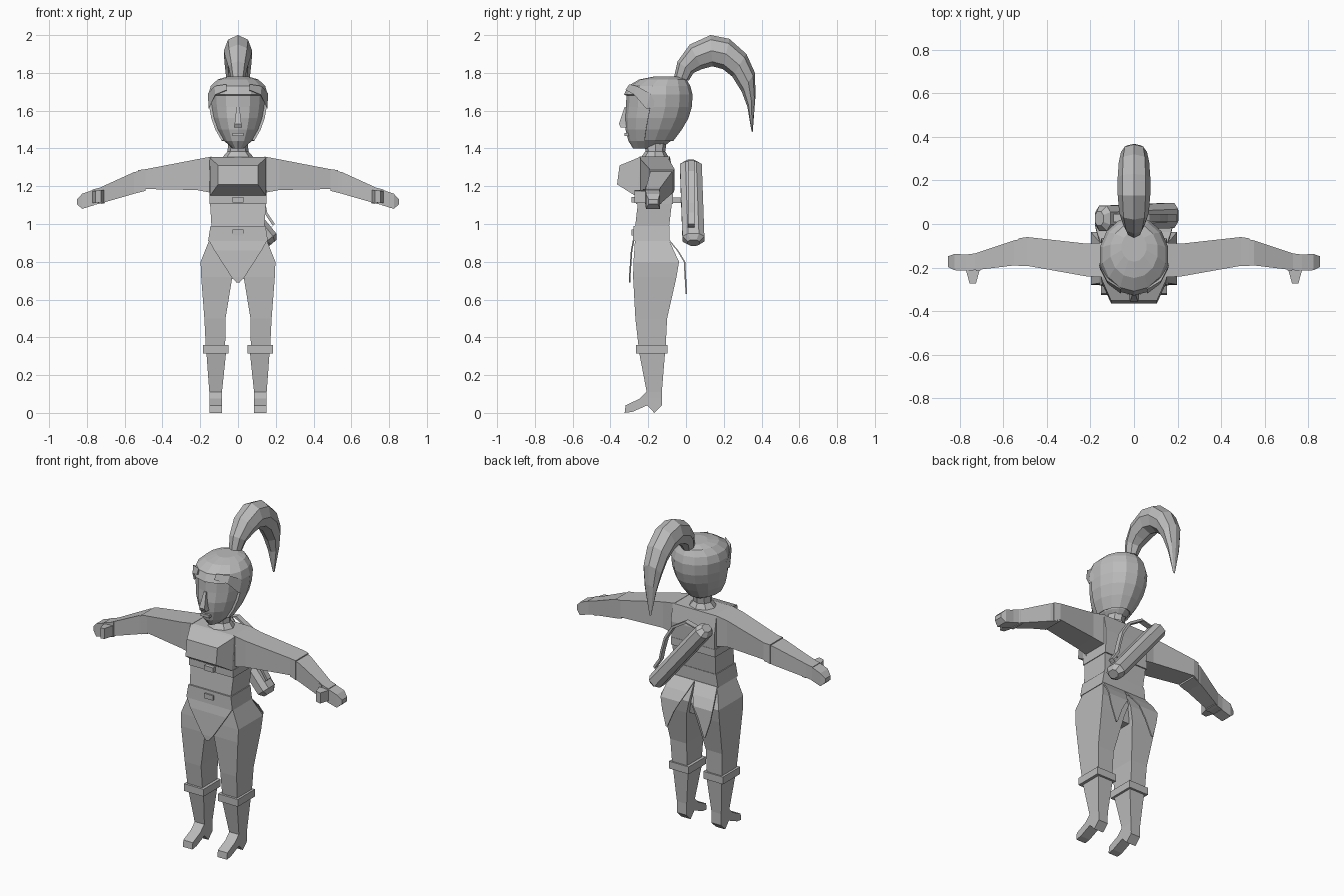
import bpy, bmesh, math
from mathutils import Vector

grey = bpy.data.materials.new("plain_grey")
grey.diffuse_color = (0.5, 0.5, 0.5, 1)


def make(name, bm, mirror=False):
    bmesh.ops.recalc_face_normals(bm, faces=bm.faces)
    me = bpy.data.meshes.new(name)
    bm.to_mesh(me)
    bm.free()
    ob = bpy.data.objects.new(name, me)
    bpy.context.collection.objects.link(ob)
    me.materials.append(grey)
    if mirror:
        ob.modifiers.new("mirror", "MIRROR")
    return ob


def loft(name, rings, mirror=False, keep=None):
    """Skin a list of equal-sized point rings and cap both ends."""
    bm = bmesh.new()
    vs = [[bm.verts.new(p) for p in r] for r in rings]
    n = len(rings[0])
    for a, b in zip(vs, vs[1:]):
        for i in range(n):
            j = (i + 1) % n
            bm.faces.new((a[i], a[j], b[j], b[i]))
    bm.faces.new(vs[0][::-1])
    bm.faces.new(vs[-1])
    if keep:
        gone = [f for f in bm.faces if not keep(f.calc_center_median())]
        bmesh.ops.delete(bm, geom=gone, context="FACES")
    return make(name, bm, mirror)


def rz(z, x0, x1, y0, y1):      # horizontal rectangle
    return [(x0, y0, z), (x1, y0, z), (x1, y1, z), (x0, y1, z)]


def rx(x, y0, y1, z0, z1):      # upright rectangle across an arm
    return [(x, y0, z0), (x, y1, z0), (x, y1, z1), (x, y0, z1)]


def box(name, x0, x1, y0, y1, z0, z1, mirror=False):
    return loft(name, [rz(z0, x0, x1, y0, y1), rz(z1, x0, x1, y0, y1)], mirror)


def oval(z, y0, y1, w, g=0.0, n=14):
    c, d = (y0 + y1) / 2, (y1 - y0) / 2 + g
    return [((w + g) * math.sin(2 * math.pi * i / n),
             c - d * math.cos(2 * math.pi * i / n), z) for i in range(n)]


def plate(name, pts, t, mirror=False):
    """Thin sheet from rows of (x0, x1, y, z)."""
    return loft(name, [rz(z, x0, x1, y, y + t) for x0, x1, y, z in pts], mirror)


# Head and hair share one profile: z, front, back, half width
head = [(1.40, -0.28, -0.13, 0.03), (1.44, -0.305, -0.08, 0.075),
        (1.50, -0.32, -0.035, 0.11), (1.56, -0.325, 0.0, 0.132),
        (1.62, -0.318, 0.018, 0.143), (1.685, -0.315, 0.022, 0.148),
        (1.73, -0.295, 0.01, 0.135), (1.765, -0.235, -0.01, 0.098),
        (1.78, -0.16, -0.05, 0.045)]
loft("head", [oval(*r) for r in head])
hair = loft("hair", [oval(*r, 0.013) for r in head],
            keep=lambda c: c.z > 1.7 or (c.y > -0.2 and c.z > 1.45 - 0.1 * c.y))
sol = hair.modifiers.new("thickness", "SOLIDIFY")
sol.thickness = 0.014
loft("nose", [rz(1.51, -0.022, 0.022, -0.345, -0.30), rz(1.53, -0.018, 0.018, -0.355, -0.30),
              rz(1.62, -0.008, 0.008, -0.325, -0.30)])
box("lips", -0.03, 0.03, -0.325, -0.29, 1.465, 1.482)
# Swept hairline locks above the temples
loft("temple_lock", [[(0.06, -0.32, 1.71), (0.06, -0.30, 1.74), (0.06, -0.28, 1.70)],
                     [(0.12, -0.275, 1.685), (0.125, -0.26, 1.73), (0.12, -0.22, 1.68)],
                     [(0.155, -0.21, 1.61), (0.16, -0.19, 1.69), (0.15, -0.15, 1.62)]], True)

# Ponytail: outer y, z, inner y, z, half width
tail = [(-0.065, 1.77, 0.015, 1.76, 0.035), (-0.045, 1.86, 0.04, 1.80, 0.05),
        (0.02, 1.95, 0.085, 1.82, 0.068), (0.13, 2.0, 0.14, 1.835, 0.075),
        (0.23, 1.98, 0.195, 1.82, 0.075), (0.32, 1.90, 0.245, 1.78, 0.07),
        (0.365, 1.80, 0.295, 1.70, 0.06), (0.368, 1.68, 0.325, 1.62, 0.04),
        (0.353, 1.485, 0.347, 1.49, 0.006)]
rings = []
for oy, oz, iy, iz, w in tail:
    o, i = Vector((0, oy, oz)), Vector((0, iy, iz))
    rings.append([(o + i) / 2 + (o - i) / 2 * math.cos(k * math.pi / 4)
                  + Vector((w * math.sin(k * math.pi / 4), 0, 0)) for k in range(8)])
loft("ponytail", rings)

# Neck and collar
loft("neck", [oval(z, a, b, w, n=8) for z, a, b, w in
              [(1.35, -0.24, -0.09, 0.085), (1.385, -0.215, -0.11, 0.055), (1.45, -0.22, -0.10, 0.052)]])

# Torso, bust, waist and belt
loft("chest", [rz(1.15, -0.148, 0.148, -0.26, -0.07), rz(1.25, -0.15, 0.15, -0.25, -0.065),
               rz(1.355, -0.15, 0.15, -0.24, -0.085)])
loft("bust", [[(-0.15, -0.24, 1.15), (0.15, -0.24, 1.15), (0.15, -0.24, 1.355), (-0.15, -0.24, 1.355)],
              [(-0.148, -0.27, 1.15), (0.148, -0.27, 1.15), (0.148, -0.255, 1.35), (-0.148, -0.255, 1.35)],
              [(-0.105, -0.365, 1.21), (0.105, -0.365, 1.21), (0.105, -0.352, 1.31), (-0.105, -0.352, 1.31)]])
loft("waist", [rz(0.98, -0.14, 0.14, -0.27, -0.09), rz(1.11, -0.148, 0.148, -0.255, -0.075),
               rz(1.16, -0.148, 0.148, -0.255, -0.075)])
box("rib_band", -0.152, 0.152, -0.265, -0.068, 1.105, 1.152)
loft("belt", [rz(0.91, -0.158, 0.158, -0.282, -0.088), rz(0.99, -0.146, 0.146, -0.278, -0.086)])
for z in (0.955, 1.128):
    box("buckle", -0.03, 0.03, -0.288, -0.26, z - 0.015, z + 0.015)

# Hips and legs
loft("hips", [rz(0.71, -0.03, 0.03, -0.27, -0.08), rz(0.80, -0.12, 0.12, -0.275, -0.06),
              rz(0.915, -0.15, 0.15, -0.27, -0.09)])
loft("thigh", [rz(0.915, 0.003, 0.152, -0.27, -0.09), rz(0.80, 0.006, 0.198, -0.278, -0.037),
               rz(0.72, 0.03, 0.195, -0.28, -0.05), rz(0.50, 0.066, 0.178, -0.268, -0.10),
               rz(0.34, 0.068, 0.17, -0.25, -0.108)], True)
box("knee_cuff", 0.05, 0.185, -0.266, -0.098, 0.315, 0.36, True)
loft("shin", [rz(0.33, 0.062, 0.168, -0.25, -0.11), rz(0.11, 0.085, 0.152, -0.208, -0.128),
              rz(0.04, 0.087, 0.15, -0.205, -0.127)], True)
foot = [(-0.205, 0.115), (-0.245, 0.075), (-0.32, 0.04), (-0.325, 0.0), (-0.285, 0.005),
        (-0.205, 0.04), (-0.168, 0.0), (-0.127, 0.04), (-0.13, 0.11)]
loft("foot", [[(x, y, z) for y, z in foot] for x in (0.086, 0.151)], True)

# Loincloth: one front panel, two back tails
plate("front_cloth", [(-0.153, 0.153, -0.282, 0.91), (-0.125, 0.125, -0.292, 0.86),
                      (-0.035, 0.035, -0.302, 0.72), (-0.008, 0.008, -0.302, 0.69)], 0.008)
plate("back_cloth", [(0.0, 0.153, -0.094, 0.915), (0.02, 0.17, -0.045, 0.855),
                     (0.045, 0.178, -0.012, 0.80), (0.085, 0.165, -0.008, 0.73),
                     (0.125, 0.135, -0.002, 0.63)], 0.008, True)

# Arms, sleeves, hands
loft("upper_arm", [rx(0.14, -0.245, -0.085, 1.165, 1.357), rx(0.22, -0.24, -0.09, 1.18, 1.342),
                   rx(0.49, -0.192, -0.06, 1.185, 1.29), rx(0.53, -0.192, -0.066, 1.165, 1.285)], True)
loft("forearm", [rx(0.49, -0.188, -0.064, 1.175, 1.285), rx(0.55, -0.19, -0.075, 1.16, 1.275),
                 rx(0.73, -0.212, -0.135, 1.108, 1.193), rx(0.77, -0.214, -0.14, 1.10, 1.183)], True)
loft("wrist_band", [rx(0.705, -0.214, -0.13, 1.11, 1.2), rx(0.725, -0.216, -0.133, 1.105, 1.194)], True)
loft("hand", [rx(0.76, -0.215, -0.14, 1.10, 1.183), rx(0.825, -0.212, -0.138, 1.08, 1.16),
              rx(0.853, -0.198, -0.148, 1.105, 1.13)], True)
loft("thumb", [[(a, y, 1.115), (b, y, 1.11), (b, y, 1.175), (a, y, 1.18)] for a, b, y in
               [(0.705, 0.775, -0.20), (0.715, 0.765, -0.235), (0.725, 0.755, -0.272)]], True)

# Slung back case: eight-sided bar laid diagonally with tapered ends
top, low = Vector((-0.16, 0.025, 1.325)), Vector((0.185, 0.04, 0.90))
axis = (low - top).normalized()
side = Vector((0, 1, 0)).cross(axis).normalized()
rings = []
for t, s in ((0, 0.55), (0.05, 1), (0.95, 1), (1, 0.55)):
    c = top.lerp(low, t)
    rings.append([c + side * (0.045 * s * u) + Vector((0, 0.058 * s * v, 0)) for u, v in
                  ((1, .5), (.5, 1), (-.5, 1), (-1, .5), (-1, -.5), (-.5, -1), (.5, -1), (1, -.5))])
loft("back_case", rings)
# Carry strap looping off the case, and the peg holding it to the back
path = [(-0.13, 1.30), (-0.03, 1.325), (0.06, 1.27), (0.11, 1.19), (0.135, 1.10), (0.145, 1.05), (0.185, 0.99),
        (0.15, 0.96)]
loft("strap", [[(x, 0.01, z), (x, 0.045, z), (x + 0.01, 0.045, z + 0.01), (x + 0.01, 0.01, z + 0.01)]
               for x, z in path])
box("peg", -0.02, 0.02, -0.08, 0.0, 1.11, 1.14)
